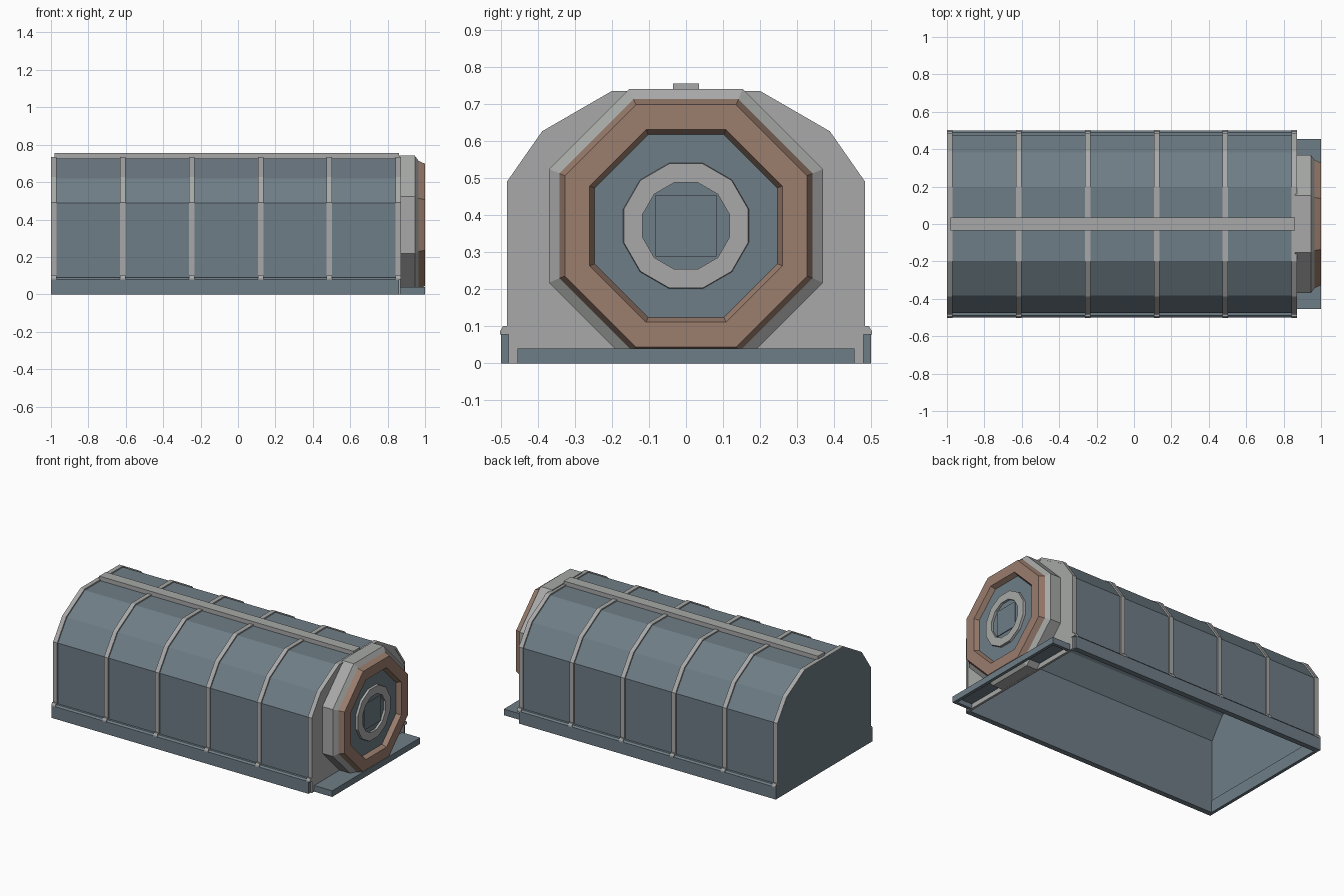
import bpy, bmesh, math

cube = bpy.data.objects.get("Cube")
if cube:
    bpy.data.objects.remove(cube, do_unlink=True)


def material(name, rgb):
    m = bpy.data.materials.new(name)
    m.use_nodes = True
    m.diffuse_color = (*rgb, 1)
    m.node_tree.nodes["Principled BSDF"].inputs["Base Color"].default_value = (*rgb, 1)
    return m


BLUE = material("slate blue", (0.157, 0.205, 0.238))
GREY = material("light grey", (0.385, 0.395, 0.385))
BROWN = material("dusty brown", (0.325, 0.205, 0.155))


def loft(name, rings, mat, closed=False):
    """Join rings of points with quads; cap both ends, or join last ring to first."""
    bm = bmesh.new()
    loops = [[bm.verts.new(p) for p in ring] for ring in rings]
    pairs = list(zip(loops, loops[1:]))
    if closed:
        pairs.append((loops[-1], loops[0]))
    else:
        bm.faces.new(loops[0])
        bm.faces.new(loops[-1])
    for a, b in pairs:
        n = len(a)
        for i in range(n):
            j = (i + 1) % n
            bm.faces.new((a[i], a[j], b[j], b[i]))
    bmesh.ops.recalc_face_normals(bm, faces=bm.faces)
    mesh = bpy.data.meshes.new(name)
    bm.to_mesh(mesh)
    bm.free()
    mesh.materials.append(mat)
    obj = bpy.data.objects.new(name, mesh)
    bpy.context.collection.objects.link(obj)
    return obj


def prism(name, profile, x0, x1, mat):
    return loft(name, [[(x, y, z) for y, z in profile] for x in (x0, x1)], mat)


def box(name, x0, x1, y0, y1, z0, z1, mat):
    return prism(name, [(y0, z0), (y1, z0), (y1, z1), (y0, z1)], x0, x1, mat)


def ring(x, apothem, sides):
    """Regular polygon facing +x with a flat top, on the hatch axis."""
    r = apothem / math.cos(math.pi / sides)
    angles = [(i + 0.5) * 2 * math.pi / sides for i in range(sides)]
    return [(x, r * math.cos(a), 0.371 + r * math.sin(a)) for a in angles]


def turned(name, steps, sides, mat, closed=False):
    return loft(name, [ring(x, a, sides) for x, a in steps], mat, closed)


def arch(offset, base):
    """Faceted roof section from one side over to the other."""
    half = [(0.475 + offset, base), (0.475 + offset, 0.487 + offset * 0.5),
            (0.382 + offset * 0.8, 0.62 + offset * 0.8), (0.198 + offset * 0.3, 0.727 + offset)]
    return half + [(-y, z) for y, z in reversed(half)]


# Hollow roofed shell and its two ends
prism("shell", arch(0, 0) + arch(-0.01, 0)[::-1], -0.995, 0.862, BLUE)
prism("back_wall", arch(0.004, 0), -1.0, -0.985, BLUE)
prism("front_wall", arch(0.004, 0), 0.855, 0.87, GREY)

# Skirts along the base
for side, label in ((1, "left"), (-1, "right")):
    skirt = [(0.47, 0), (0.5, 0), (0.5, 0.08), (0.49, 0.09), (0.47, 0.09)]
    prism(label + "_skirt", [(side * y, z) for y, z in skirt], -1, 0.86, BLUE)
box("back_skirt", -1, -0.98, -0.5, 0.5, 0, 0.08, BLUE)

# Ribs over the shell, each with a foot on either skirt
for i in range(6):
    x = -0.985 + i * 0.3685
    w = 0.0145
    prism(f"rib_{i + 1}", arch(0.008, 0.08) + arch(-0.004, 0.08)[::-1], x - w, x + w, GREY)
    for side, label in ((1, "left"), (-1, "right")):
        foot = [(0.47, 0.078), (0.502, 0.078), (0.502, 0.086), (0.494, 0.1), (0.47, 0.1)]
        prism(f"{label}_rib_foot_{i + 1}", [(side * y, z) for y, z in foot], x - w, x + w, GREY)

# Ridge strip
box("ridge_strip", -0.98, 0.86, -0.035, 0.035, 0.725, 0.755, GREY)

# Doorstep, open underneath
box("step_top", 0.86, 1, -0.455, 0.455, 0.03, 0.04, BLUE)
box("step_front", 0.98, 1, -0.455, 0.455, 0, 0.03, BLUE)
for side, label in ((1, "left"), (-1, "right")):
    box(label + "_step_side", 0.86, 0.98, side * 0.435, side * 0.455, 0, 0.03, BLUE)

# Octagonal hatch: housing, rim, recessed door
turned("hatch_housing", [(0.86, 0.37), (0.945, 0.37), (0.966, 0.342)], 8, GREY)
turned("hatch_rim", [(0.955, 0.342), (0.966, 0.342), (1, 0.327), (1, 0.26), (0.968, 0.246),
                     (0.955, 0.246)], 8, BROWN, closed=True)
turned("hatch_door", [(0.955, 0.25), (0.97, 0.25)], 8, BLUE)

# Door hub: twelve-sided ring around a square plate
turned("hub_ring", [(0.965, 0.17), (0.985, 0.168), (0.985, 0.117), (0.965, 0.117)],
       12, GREY, closed=True)
box("hub_plate", 0.968, 0.975, -0.083, 0.083, 0.288, 0.454, BLUE)
